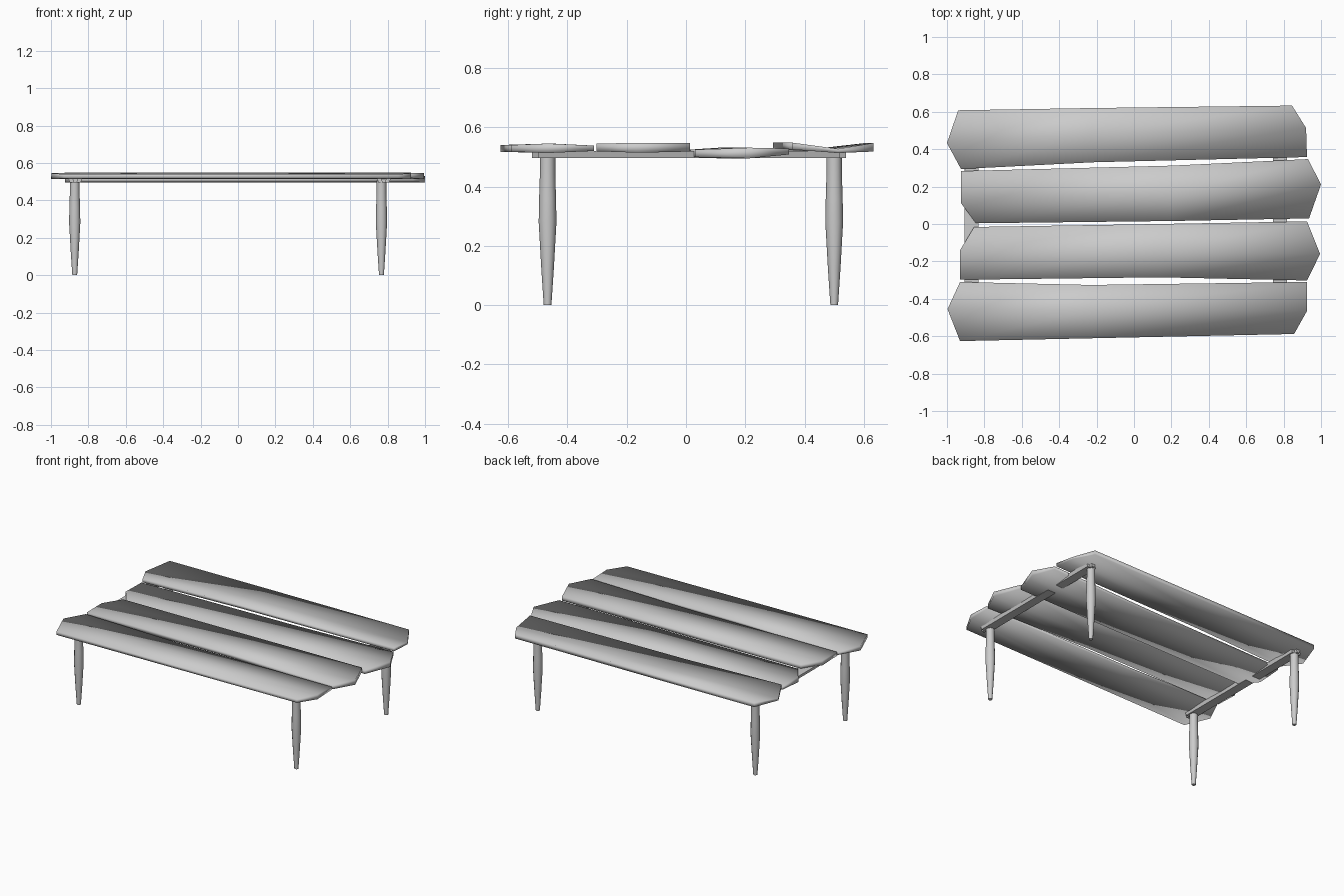
import bpy, bmesh, math

if "Cube" in bpy.data.objects:
    bpy.data.objects.remove(bpy.data.objects["Cube"])

def new_object(name, bm, smooth_angle=None):
    bmesh.ops.recalc_face_normals(bm, faces=bm.faces)
    me = bpy.data.meshes.new(name)
    bm.to_mesh(me)
    bm.free()
    for p in me.polygons:
        p.use_smooth = True
    ob = bpy.data.objects.new(name, me)
    bpy.context.collection.objects.link(ob)
    if smooth_angle:
        bpy.ops.object.select_all(action='DESELECT')
        ob.select_set(True)
        bpy.context.view_layer.objects.active = ob
        bpy.ops.object.shade_smooth_by_angle(angle=math.radians(smooth_angle))
    return ob

def plank(name, mid_x, rows, top, bottom):
    """Rows run front, centre, back; each is left x, left y, middle y, right x, right y."""
    bm = bmesh.new()
    layers = []
    for heights in (top, bottom):
        layers.append([[bm.verts.new(c) for c in
                        ((xl, yl, z), (mid_x, ym, z), (xr, yr, z))]
                       for (xl, yl, ym, xr, yr), z in zip(rows, heights)])
    for g in layers:
        for r in range(2):
            for c in range(2):
                bm.faces.new((g[r][c], g[r][c + 1], g[r + 1][c + 1], g[r + 1][c]))
    # rim joining the top and bottom skins
    ring = [(0, 0), (0, 1), (0, 2), (1, 2), (2, 2), (2, 1), (2, 0), (1, 0)]
    t, b = layers
    for (r, c), (r2, c2) in zip(ring, ring[1:] + ring[:1]):
        bm.faces.new((t[r][c], t[r2][c2], b[r2][c2], b[r][c]))
    return new_object(name, bm)

# Table top: four rough planks
plank("plank_front", -0.23,
      [(-.93, -.626, -.611, .856, -.588), (-.997, -.455, -.46, .925, -.465), (-.93, -.31, -.326, .925, -.31)],
      (.54, .545, .538), (.517, .513, .52))
plank("plank_mid_front", 0.14,
      [(-.93, -.298, -.285, .925, -.302), (-.93, -.14, -.145, .995, -.16), (-.855, -.016, 0, .925, .014)],
      (.545, .547, .546), (.519, .514, .518))
plank("plank_mid_back", 0.2,
      [(-.845, .004, .016, .936, .03), (-.925, .112, .165, 1.0, .212), (-.925, .283, .312, .93, .347)],
      (.524, .531, .528), (.499, .495, .508))
plank("plank_back", -0.22,
      [(-.925, .294, .33, .925, .358), (-1.0, .433, .48, .92, .513), (-.94, .608, .62, .845, .633)],
      (.548, .527, .547), (.525, .513, .518))

# Cross bars under the planks
def cross_bar(name, x):
    bm = bmesh.new()
    bmesh.ops.create_cube(bm, size=1)
    for v in bm.verts:
        v.co = (x + v.co.x * (.075 if v.co.z > 0 else .06), .01 + v.co.y * 1.06, .508 + v.co.z * .023)
    upright = [e for e in bm.edges if abs(e.verts[0].co.z - e.verts[1].co.z) > .01]
    bmesh.ops.bevel(bm, geom=upright, offset=.02, segments=2, affect='EDGES')
    return new_object(name, bm, 35)

# Turned legs
PROFILE = [(.013, 0), (.021, .12), (.03, .28), (.0285, .36), (.026, .44), (.026, .505)]

def leg(name, x, y, sides=12):
    bm = bmesh.new()
    rings = [[bm.verts.new((x + r * math.cos(2 * math.pi * i / sides),
                            y + r * math.sin(2 * math.pi * i / sides), z))
              for i in range(sides)] for r, z in PROFILE]
    for a, b in zip(rings, rings[1:]):
        for i in range(sides):
            j = (i + 1) % sides
            bm.faces.new((a[i], a[j], b[j], b[i]))
    bm.faces.new(rings[0])
    bm.faces.new(rings[-1])
    return new_object(name, bm, 50)

for side, bar_x, leg_x in (("left", -.87, -.873), ("right", .78, .767)):
    cross_bar(side + "_cross_bar", bar_x)
    leg("front_%s_leg" % side, leg_x, -.467)
    leg("back_%s_leg" % side, leg_x, .5)
